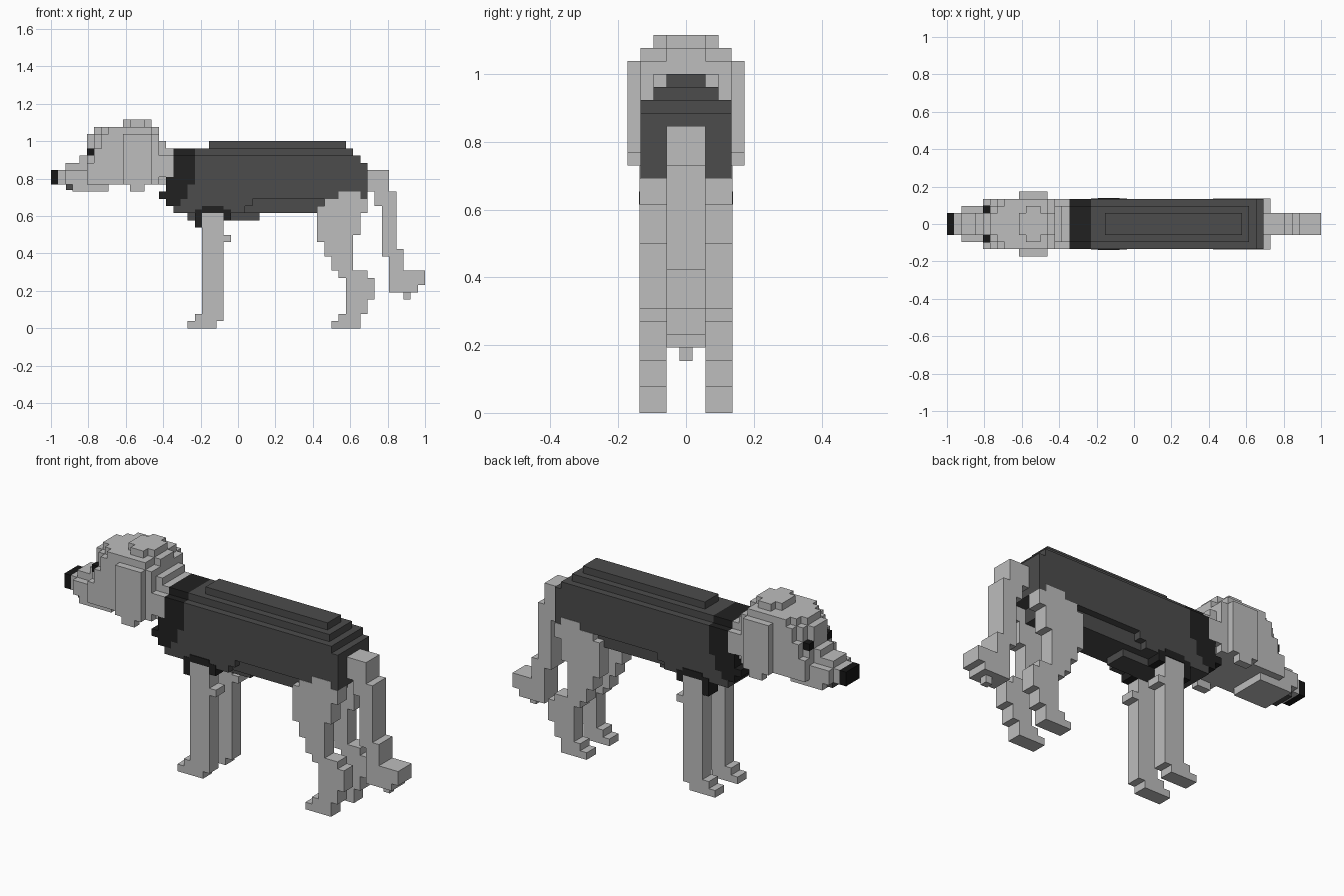
import bpy
import bmesh

if "Cube" in bpy.data.objects:
    bpy.data.objects.remove(bpy.data.objects["Cube"], do_unlink=True)

U = 2 / 52  # size of one block


def material(name, v):
    m = bpy.data.materials.new(name)
    m.use_nodes = True
    m.diffuse_color = (v, v, v, 1)
    bsdf = m.node_tree.nodes["Principled BSDF"]
    bsdf.inputs["Base Color"].default_value = (v, v, v, 1)
    bsdf.inputs["Roughness"].default_value = 0.9
    return m


FUR = material("light_grey_fur", 0.51)
COAT = material("charcoal_coat", 0.072)
BAND = material("black_band", 0.015)
NOSE = material("nose_black", 0.008)


def box(x0, x1, z0, z1):
    return [x0, z0, x1, z1, x0]


def part(name, mat, slabs):
    """Each slab is (stepped path, y0, y1) in blocks. A path starts at x, z,
    then each further number moves along x, z, x, z in turn."""
    bm = bmesh.new()
    for path, y0, y1 in slabs:
        pos = list(path[:2])
        pts = [tuple(pos)]
        for i, v in enumerate(path[2:]):
            pos[i % 2] = v
            pts.append(tuple(pos))
        verts = [bm.verts.new(((x - 26) * U, y0 * U, z * U)) for x, z in pts]
        face = bm.faces.new(verts)
        new = bmesh.ops.extrude_face_region(bm, geom=[face])["geom"]
        moved = [g for g in new if isinstance(g, bmesh.types.BMVert)]
        bmesh.ops.translate(bm, verts=moved, vec=(0, (y1 - y0) * U, 0))
    bmesh.ops.recalc_face_normals(bm, faces=bm.faces)
    mesh = bpy.data.meshes.new(name)
    bm.to_mesh(mesh)
    bm.free()
    mesh.materials.append(mat)
    obj = bpy.data.objects.new(name, mesh)
    bpy.context.collection.objects.link(obj)


def layers(name, mat, slabs):
    """Slabs centred on y = 0, given by half width."""
    part(name, mat, [(p, -w, w) for p, w in slabs])


def pair(name, mat, slabs):
    """Same part on both flanks."""
    part(name + "_near", mat, [(p, -y1, -y0) for p, y0, y1 in slabs])
    part(name + "_far", mat, slabs)


# Torso coat: wide flanks, then narrower back and belly steps
layers("torso_coat", COAT, [
    ([20, 24, 43, 23, 44, 18, 28, 17, 27, 16, 17, 17, 18, 18, 19, 20, 20], 3.5),
    ([20, 25, 42, 24, 43, 23, 44, 19, 43, 18, 42, 16, 20], 2.5),
    (box(22, 41, 25, 26), 1.5),
    (box(19, 29, 15, 17), 1.5),
])

# Black shoulder band curving forward to the chest
layers("shoulder_band", BAND, [
    ([17, 24, 20, 20, 19, 18, 18, 17, 16, 18, 15, 19, 16, 21, 17], 3.5),
    (box(17, 20, 24, 25), 2.5),
])
pair("shoulder_trim", BAND, [
    (box(21, 24, 16, 17), 3.4, 3.6),
    (box(20, 21, 14, 16.5), 1.5, 3.55),
    (box(24, 25, 15, 16.5), 1.5, 3.55),
])

# Neck
layers("neck", FUR, [
    (box(14, 17, 21, 24), 3.5),
    (box(14, 17, 21, 25), 2.5),
    (box(14, 16, 20, 22), 2.5),
])

# Head: stepped skull
layers("head", FUR, [
    ([5, 23, 6, 25, 7, 27, 15, 20, 5], 3.5),
    ([5, 24, 6, 27, 7, 28, 14, 27, 15, 26, 16, 20, 5], 2.5),
    ([5, 27, 6, 28, 15, 26, 16, 20, 5], 1.5),
    (box(8, 14, 27, 28), 3.5),
    (box(11, 13, 28, 29), 2.5),
    (box(10, 14, 28, 29), 1.5),
])
pair("ear", FUR, [([10, 27, 14, 20, 13, 19, 11, 20, 10], 3.4, 4.5)])
pair("eye", NOSE, [(box(5, 6, 24, 25), 1.4, 2.55)])

# Muzzle, lip and nose
layers("muzzle", FUR, [
    (box(1, 5, 20, 22), 1.5),
    ([2, 23, 4, 24, 5, 20, 2], 1.5),
    (box(2, 5, 20, 22), 2.5),
    (box(3, 8, 19, 20), 2.5),
])
layers("lip", COAT, [(box(2.1, 3, 19.2, 20), 1.5)])
layers("nose", NOSE, [(box(0, 1, 20, 22), 1.5)])

# Legs
pair("front_leg", FUR, [
    ([21, 16, 24, 13, 25, 12, 24, 1, 23, 0, 19, 1, 20, 2, 21], 1.5, 3.5),
])
pair("hind_leg", FUR, [
    ([40, 19, 43, 18, 44, 16, 43, 13, 42, 8, 44, 7, 45, 4, 44, 2, 43, 0,
      39, 1, 40, 2, 41, 7, 40, 8, 39, 10, 38, 12, 37, 17, 38, 18, 40], 1.5, 3.55),
])

# Tail with a narrow tuft at the tip
layers("tail", FUR, [
    ([44, 22, 47, 19, 48, 11, 49, 8, 52, 6, 51, 5, 47, 10, 46, 17, 45, 19, 44], 1.5),
    (box(49, 50, 4, 5), 0.5),
])
